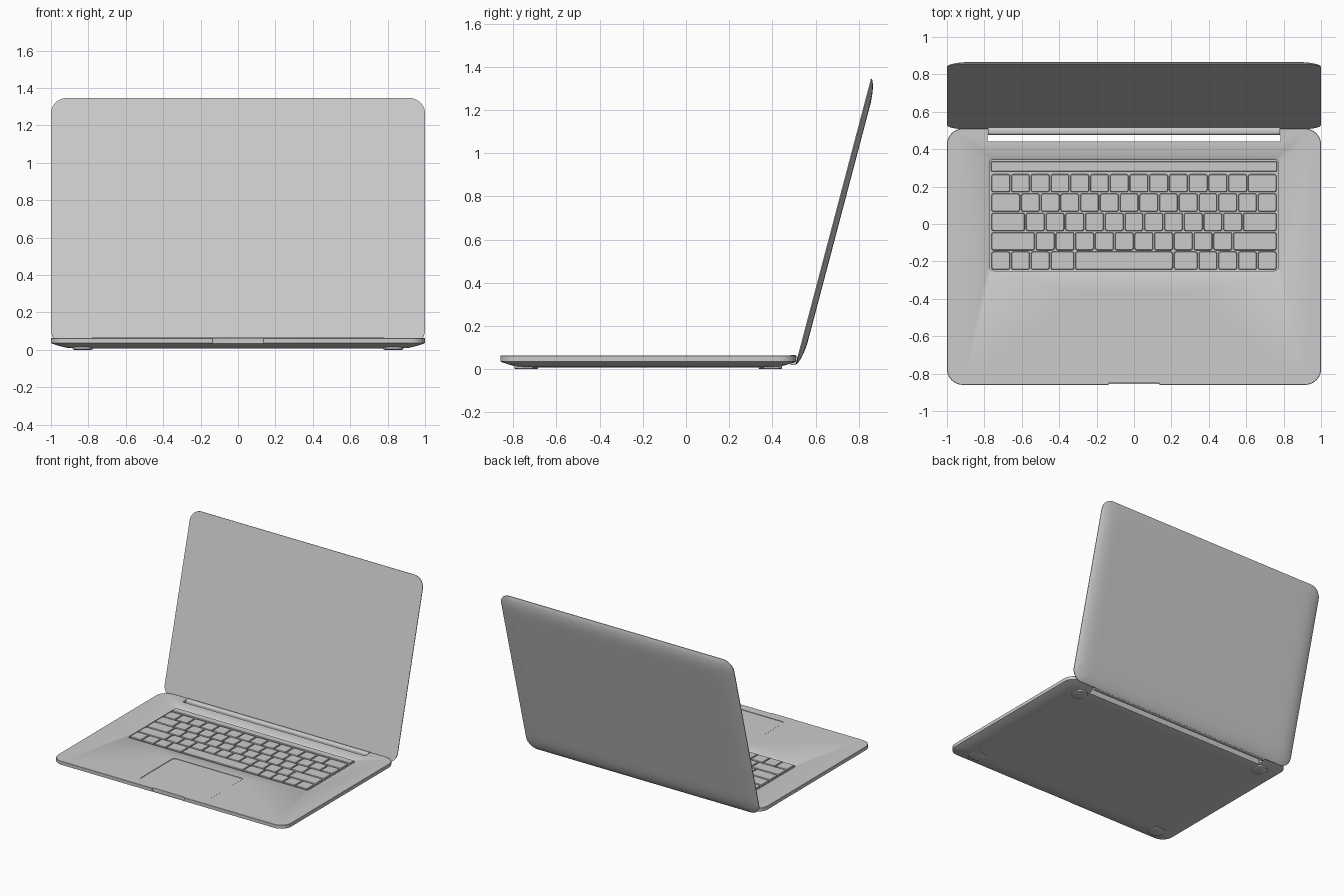
import bpy, bmesh, math
from mathutils import Matrix, Vector

if "Cube" in bpy.data.objects:
    bpy.data.objects.remove(bpy.data.objects["Cube"])


def loft(bm, x0, x1, y0, y1, r, rings, seg=4):
    """Rounded-rectangle solid through rings of (inset, z), bottom to top."""
    loops = []
    for inset, z in rings:
        a0, a1, b0, b1 = x0 + inset, x1 - inset, y0 + inset, y1 - inset
        corners = [(a1 - r, b1 - r, 0), (a0 + r, b1 - r, 90),
                   (a0 + r, b0 + r, 180), (a1 - r, b0 + r, 270)]
        loop = []
        for cx, cy, start in corners:
            for i in range(seg + 1):
                a = math.radians(start + 90 * i / seg)
                loop.append(bm.verts.new((cx + r * math.cos(a), cy + r * math.sin(a), z)))
        loops.append(loop)
    n = len(loops[0])
    for lo, hi in zip(loops, loops[1:]):
        for i in range(n):
            j = (i + 1) % n
            bm.faces.new((lo[i], lo[j], hi[j], hi[i]))
    bm.faces.new(loops[0][::-1])
    bm.faces.new(loops[-1])


def make(name, bm, smooth=True):
    bmesh.ops.recalc_face_normals(bm, faces=bm.faces[:])
    me = bpy.data.meshes.new(name)
    bm.to_mesh(me)
    bm.free()
    ob = bpy.data.objects.new(name, me)
    bpy.context.collection.objects.link(ob)
    if smooth:
        shade(ob)
    return ob


def activate(ob):
    bpy.ops.object.select_all(action='DESELECT')
    ob.select_set(True)
    bpy.context.view_layer.objects.active = ob


def shade(ob):
    activate(ob)
    bpy.ops.object.shade_smooth_by_angle(angle=math.radians(30))


def cut(target, *args, seg=4):
    """Subtract a lofted rounded rectangle from the target."""
    bm = bmesh.new()
    loft(bm, *args, seg=seg)
    cutter = make("cutter", bm, False)
    cutter.hide_render = True
    mod = target.modifiers.new("cut", 'BOOLEAN')
    mod.operation = 'DIFFERENCE'
    mod.solver = 'EXACT'
    mod.object = cutter
    activate(target)
    bpy.ops.object.modifier_apply(modifier=mod.name)
    bpy.data.objects.remove(cutter)


TOP = 0.063

# Base: straight side wall above a curved, tapered underside
bm = bmesh.new()
loft(bm, -1, 1, -0.86, 0.51, 0.085,
     [(0.16, 0.008), (0.12, 0.008), (0.085, 0.011), (0.045, 0.02), (0.012, 0.031),
      (0, 0.036), (0, TOP - 0.002), (0.002, TOP)], seg=10)
base = make("base", bm, False)

# Keyboard well with sloped rim, trackpad recess, hinge notch, thumb scoop
cut(base, -0.784, 0.784, -0.262, 0.355, 0.02,
    [(0.012, 0.042), (0.012, TOP - 0.008), (0, TOP), (0, 0.1)])
cut(base, -0.3, 0.3, -0.785, -0.36, 0.02, [(0, TOP - 0.008), (0, 0.1)])
cut(base, -0.784, 0.784, 0.44, 0.7, 0.004, [(0, -0.1), (0, 0.2)], seg=1)
cut(base, -0.137, 0.137, -0.95, -0.851, 0.006, [(0, 0.034), (0, 0.2)])
shade(base)

# Trackpad plate sitting in its recess with a hairline gap
bm = bmesh.new()
loft(bm, -0.297, 0.297, -0.782, -0.363, 0.018, [(0, TOP - 0.01), (0, TOP - 0.002)])
make("trackpad", bm)

# Keys: row layouts in key units, 14.5 units per row
UNIT, GAP = 1.53 / 14.5, 0.007
rows = [[1] * 13 + [1.5],
        [1.5] + [1] * 13,
        [1.75] + [1] * 11 + [1.75],
        [2.25] + [1] * 10 + [2.25],
        [1, 1, 1, 1.25, 5, 1.25, 1, 1, 1, 1]]
key_rings = [(0, 0.04), (0, TOP - 0.004), (0.003, TOP - 0.001)]
bm = bmesh.new()
loft(bm, -0.765, 0.765, 0.28, 0.335, 0.008, key_rings, seg=3)
for i, row in enumerate(rows):
    y1 = 0.266 - i * 0.1035
    x = -0.765
    for units in row:
        w = units * UNIT
        loft(bm, x + GAP / 2, x + w - GAP / 2, y1 - 0.096, y1, 0.01, key_rings, seg=3)
        x += w
make("keys", bm)

# Feet under the four corners
bm = bmesh.new()
for sx in (-1, 1):
    for y in (-0.74, 0.39):
        loft(bm, sx * 0.83 - 0.055, sx * 0.83 + 0.055, y - 0.055, y + 0.055, 0.045,
             [(0.008, 0), (0, 0.004), (0, 0.016)], seg=6)
make("feet", bm)

# Hinge bar: rounded section running along x inside the notch
bm = bmesh.new()
loft(bm, 0.02, 0.066, 0.476, 0.516, 0.014, [(0, -0.78), (0, 0.78)], seg=5)
bm.transform(Matrix(((0, 0, 1, 0), (0, 1, 0, 0), (1, 0, 0, 0), (0, 0, 0, 1))))
make("hinge_bar", bm)

# Lid: flat screen side, thin rim, softly curved back, leaned open
bm = bmesh.new()
loft(bm, -1, 1, 0, 1.366, 0.085,
     [(0.16, -0.028), (0.11, -0.028), (0.075, -0.0255), (0.045, -0.021),
      (0.02, -0.0145), (0.006, -0.0085), (0, -0.005), (0, 0)], seg=10)
lean = math.atan2(0.348, 1.32)
bm.transform(Matrix.Translation(Vector((0, 0.508, 0.025)))
             @ Matrix.Rotation(math.pi / 2 - lean, 4, 'X'))
make("lid", bm)
